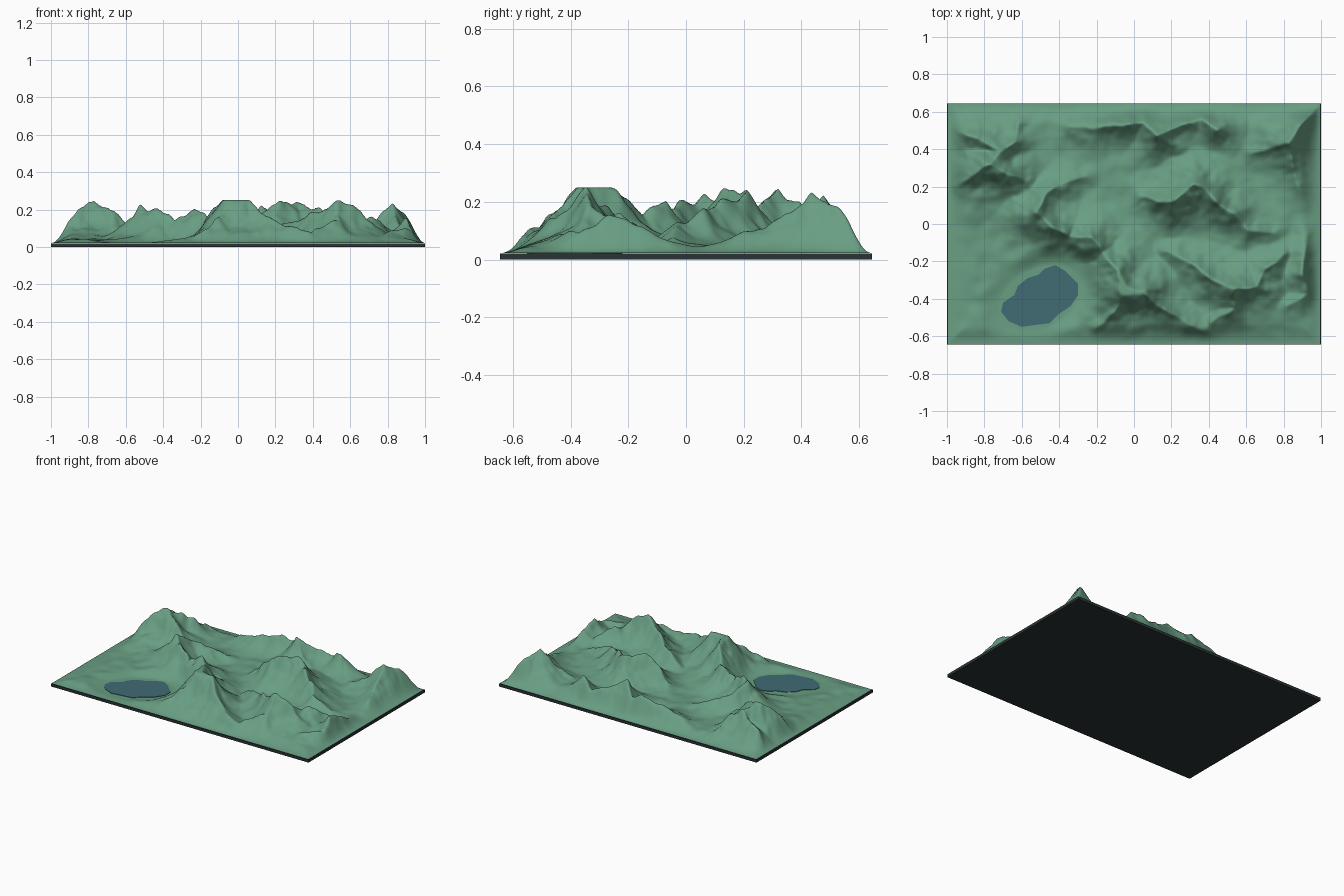
import bpy, bmesh, math
from mathutils import Vector, noise

if "Cube" in bpy.data.objects:
    bpy.data.objects.remove(bpy.data.objects["Cube"])

HX, HY = 1.0, 0.645          # half size of the board
BASE, TOP = 0.02, 0.25       # board thickness, highest summit
FLOOR = 0.04                 # typical height of the valleys
NX, NY = 240, 155            # terrain grid
LAKE_X, LAKE_Y, LAKE_TURN = -0.5, -0.388, 0.5
LAKE_RX, LAKE_RY = 0.21, 0.14


def material(name, rgb):
    m = bpy.data.materials.new(name)
    m.use_nodes = True
    m.diffuse_color = (*rgb, 1)
    m.node_tree.nodes["Principled BSDF"].inputs["Base Color"].default_value = (*rgb, 1)
    return m


def add_object(name, bm, mat):
    bmesh.ops.recalc_face_normals(bm, faces=bm.faces)
    mesh = bpy.data.meshes.new(name)
    bm.to_mesh(mesh)
    bm.free()
    mesh.materials.append(mat)
    ob = bpy.data.objects.new(name, mesh)
    bpy.context.collection.objects.link(ob)
    return ob


green = material("land green", (0.14, 0.34, 0.225))
blue = material("lake blue", (0.052, 0.145, 0.175))
dark = material("board charcoal", (0.023, 0.033, 0.033))

# Crest lines of the mountain ridges: (x, y, height)
west_ridge = [(-.95, .2, .1), (-.86, .26, .19), (-.77, .31, .24), (-.68, .27, .21), (-.58, .23, .11)]
west_spur = [(-.77, .31, .24), (-.72, .39, .19), (-.83, .46, .16), (-.94, .48, .12)]
north_west_spur = [(-.72, .39, .19), (-.65, .45, .15), (-.61, .53, .09)]
inner_spur = [(-.53, .06, .21), (-.46, .16, .15), (-.38, .22, .13), (-.27, .25, .07)]
middle_ridge = [(-.62, .12, .1), (-.53, .06, .21), (-.43, -.02, .2), (-.34, -.07, .14),
                (-.23, -.08, .21), (-.16, -.15, .155), (-.09, -.25, .25), (-.05, -.36, .27)]
summit_ridge = [(-.05, -.36, .27), (.05, -.36, .25), (.12, -.43, .18), (.24, -.5, .13), (.37, -.57, .1)]
summit_spur = [(-.05, -.36, .25), (-.1, -.46, .16), (-.2, -.55, .08)]
north_ridge = [(-.34, .52, .1), (-.2, .51, .14), (-.08, .53, .16), (.05, .55, .17), (.12, .47, .19), (.2, .42, .13)]
north_spur = [(.12, .47, .19), (.25, .53, .15), (.36, .55, .15), (.45, .51, .17), (.5, .44, .09)]
centre_ridge = [(.05, .14, .11), (.13, .12, .17), (.22, .13, .23), (.32, .21, .24), (.38, .18, .22),
                (.45, .11, .18), (.54, .05, .17), (.6, -.03, .13), (.75, -.05, .08)]
south_ridge = [(.18, -.14, .1), (.3, -.21, .15), (.42, -.3, .18), (.54, -.35, .23), (.66, -.33, .2),
               (.7, -.25, .16), (.8, -.16, .1)]
south_spur = [(.54, -.35, .23), (.53, -.45, .14), (.42, -.53, .09)]
east_ridge = [(.93, -.06, .08), (.91, -.17, .13), (.9, -.27, .16), (.93, -.38, .12), (.82, -.44, .09)]
north_east_ridge = [(.96, .58, .17), (.88, .51, .18), (.82, .44, .22), (.72, .4, .12), (.63, .38, .08)]
north_east_spur = [(.82, .44, .22), (.85, .3, .13), (.88, .18, .08)]
ridges = [west_ridge, west_spur, north_west_spur, inner_spur, middle_ridge, summit_ridge,
          summit_spur, north_ridge, north_spur, centre_ridge, south_ridge, south_spur,
          east_ridge, north_east_ridge, north_east_spur]


def ridge_height(ridge, x, y):
    """Height of one ridge with concave flanks falling off from its crest."""
    best = 0
    for (ax, ay, ah), (bx, by, bh) in zip(ridge, ridge[1:]):
        dx, dy = bx - ax, by - ay
        t = max(0, min(1, ((x - ax) * dx + (y - ay) * dy) / (dx * dx + dy * dy)))
        d = math.hypot(x - ax - t * dx, y - ay - t * dy)
        h = ah + t * (bh - ah) - FLOOR
        best = max(best, h * math.exp(-(d / (0.045 + 0.3 * h)) ** 1.2))
    return best


def smooth(t):
    t = max(0, min(1, t))
    return t * t * (3 - 2 * t)


def lake_distance(x, y):
    """Tilted oval around the lake; 1 at its shore."""
    u, v = x - LAKE_X, y - LAKE_Y
    c, s = math.cos(LAKE_TURN), math.sin(LAKE_TURN)
    return math.hypot((u * c + v * s) / LAKE_RX, (v * c - u * s) / LAKE_RY)


def land_height(x, y):
    # wander the crests, then blend all ridges
    wx = x + 0.016 * noise.noise(Vector((x * 8, y * 8, 3)))
    wy = y + 0.016 * noise.noise(Vector((x * 8, y * 8, 9)))
    h = sum(ridge_height(r, wx, wy) ** 8 for r in ridges) ** (1 / 8)
    # gullies and rolling ground
    gully = noise.noise(Vector((x * 11, y * 11, 1))) + 0.5 * noise.noise(Vector((x * 24, y * 24, 5)))
    h += 0.025 * gully * min(1, h / 0.12)
    roll = noise.noise(Vector((x * 5, y * 5, 2))) + 0.5 * noise.noise(Vector((x * 13, y * 13, 6)))
    h += FLOOR - BASE + 0.014 * roll
    h = min(h, TOP - BASE)
    # flat shore, and slopes running down to the board edge
    h *= 0.02 + 0.98 * smooth((lake_distance(x, y) - 1) / 0.8)
    edge = min(HX - abs(x), HY - abs(y))
    return BASE + 0.002 + max(0, h - 0.002) * smooth(edge / 0.115)


# Board
bm = bmesh.new()
bmesh.ops.create_cube(bm, size=1)
bmesh.ops.scale(bm, vec=(2 * HX, 2 * HY, BASE), verts=bm.verts)
bmesh.ops.translate(bm, vec=(0, 0, BASE / 2), verts=bm.verts)
add_object("board", bm, dark)

# Mountain terrain, leaving a thin rim of board
bm = bmesh.new()
bmesh.ops.create_grid(bm, x_segments=NX, y_segments=NY, size=1)
for v in bm.verts:
    v.co.x *= HX - 0.006
    v.co.y *= HY - 0.004
    v.co.z = land_height(v.co.x, v.co.y)
terrain = add_object("mountain_terrain", bm, green)
terrain.data.shade_smooth()

# Lake sheet with an uneven shore
shore_line = [(-.7, -.42), (-.71, -.47), (-.67, -.52), (-.6, -.55), (-.53, -.54), (-.45, -.53),
              (-.4, -.48), (-.34, -.44), (-.3, -.38), (-.3, -.32), (-.34, -.28), (-.37, -.25),
              (-.42, -.22), (-.48, -.24), (-.51, -.27), (-.57, -.29), (-.62, -.33), (-.64, -.38)]
bm = bmesh.new()
shore = [bm.verts.new((x, y, BASE + 0.005)) for x, y in shore_line]
lake_face = bm.faces.new(shore)
bmesh.ops.extrude_face_region(bm, geom=[lake_face])
for v in shore:
    v.co.z = BASE + 0.001
add_object("lake", bm, blue)
